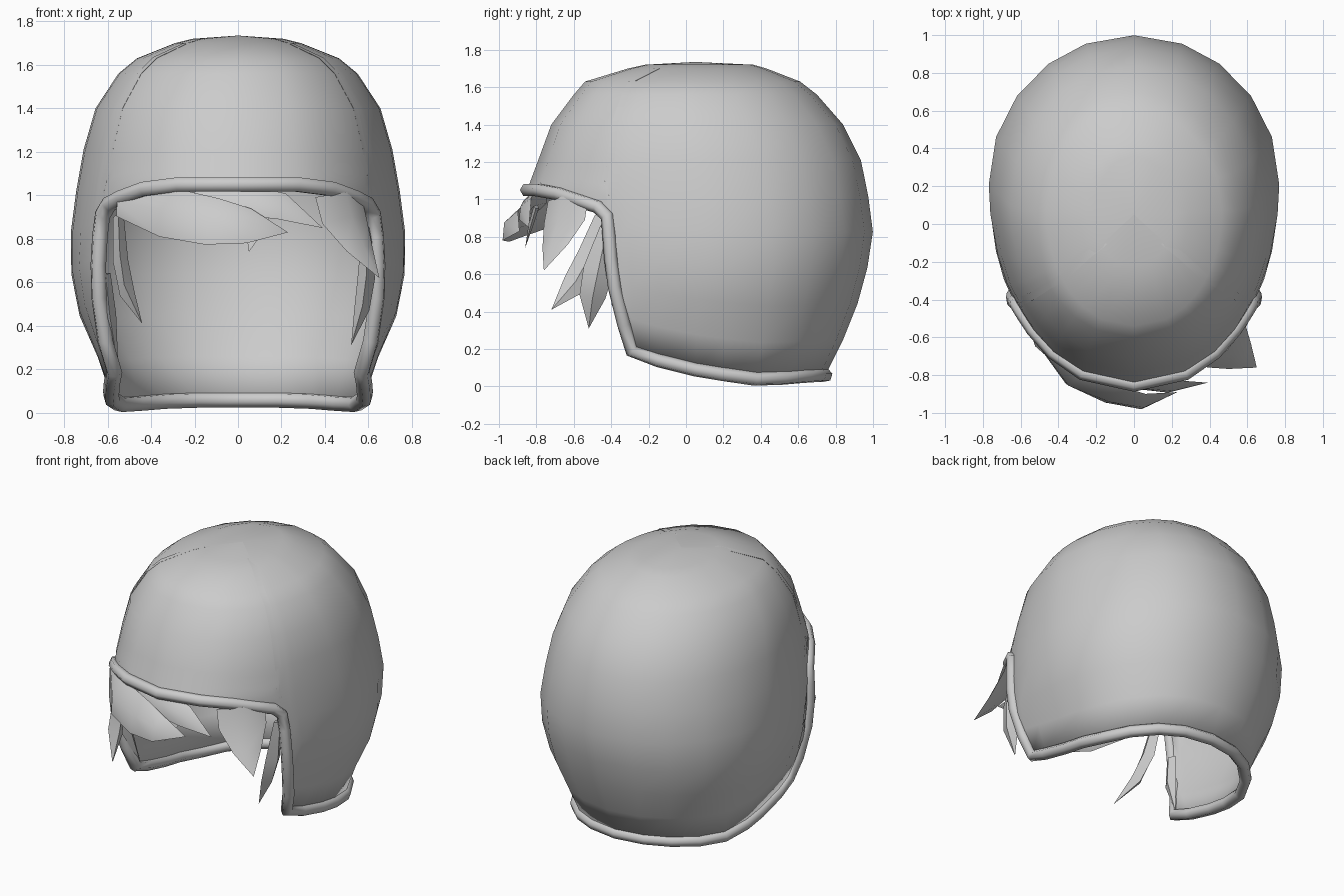
import bpy
import bmesh
from mathutils import Vector

default_cube = bpy.data.objects.get("Cube")
if default_cube:
    bpy.data.objects.remove(default_cube, do_unlink=True)

# One plain grey for everything
grey = bpy.data.materials.new("plain_grey")
grey.use_nodes = True
GREY_VALUE = (0.6, 0.6, 0.6, 1.0)
grey.diffuse_color = GREY_VALUE
grey.node_tree.nodes["Principled BSDF"].inputs["Base Color"].default_value = GREY_VALUE


def select_only(obj):
    bpy.ops.object.select_all(action="DESELECT")
    obj.select_set(True)
    bpy.context.view_layer.objects.active = obj


def finish(bm, name, smooth_angle):
    """Turn a bmesh into a named, shaded object."""
    mesh = bpy.data.meshes.new(name)
    bm.to_mesh(mesh)
    bm.free()
    mesh.materials.append(grey)
    obj = bpy.data.objects.new(name, mesh)
    bpy.context.collection.objects.link(obj)
    select_only(obj)
    bpy.ops.object.shade_smooth_by_angle(angle=smooth_angle)
    return obj


# Shell sections: height, half width, front y, back y, y of the widest point
SECTIONS = [
    (0.03, 0.57, -0.82, 0.73, 0.2),
    (0.2, 0.62, -0.8, 0.82, 0.2),
    (0.45, 0.73, -0.82, 0.92, 0.22),
    (0.71, 0.78, -0.84, 0.99, 0.23),
    (0.82, 0.77, -0.85, 1.0, 0.21),
    (1.05, 0.74, -0.85, 0.97, 0.18),
    (1.21, 0.71, -0.79, 0.935, 0.15),
    (1.4, 0.655, -0.72, 0.84, 0.1),
    (1.56, 0.55, -0.6, 0.7, 0.07),
    (1.63, 0.465, -0.54, 0.61, 0.07),
    (1.7, 0.29, -0.31, 0.43, 0.06),
    (1.72, 0.21, -0.22, 0.36, 0.05),
]
SHOULDER = 1.21
CROWN = (0, 0.05, 1.735)

# Edge of the shell from brow to nape, as y and z
RIM = [
    (-0.85, 1.05), (-0.79, 1.05), (-0.68, 1.03), (-0.56, 0.99),
    (-0.47, 0.96), (-0.42, 0.91), (-0.41, 0.81), (-0.4, 0.68), (-0.38, 0.53),
    (-0.33, 0.33), (-0.29, 0.19), (-0.15, 0.14), (0.05, 0.09), (0.2, 0.065),
    (0.37, 0.04), (0.52, 0.045), (0.64, 0.055), (0.715, 0.06), (0.745, 0.06),
]


def section_at(z):
    for low, high in zip(SECTIONS, SECTIONS[1:]):
        if z <= high[0]:
            t = max(0, (z - low[0]) / (high[0] - low[0]))
            return [a + (b - a) * t for a, b in zip(low, high)]
    return SECTIONS[-1]


def along(y, z):
    """Position from front (-1) to back (1) of a point on the shell."""
    _, _, front, back, mid = section_at(z)
    u = (y - mid) / ((back - mid) if y > mid else (mid - front))
    return max(-1, min(1, u))


def shell_point(u, side, z):
    _, width, front, back, mid = section_at(z)
    y = mid + u * ((back - mid) if u > 0 else (mid - front))
    # The cheeks are squarer than the rest
    power = 1 if u > 0 else min(0.92, max(0.6, 0.4 + 0.7 * z))
    return Vector((side * width * (1 - u * u) ** (power / 2), y, z))


half = [(along(y, z), 1, z) for y, z in RIM]
half[0] = (-1, 1, RIM[0][1])
half[-1] = (1, 1, RIM[-1][1])
columns = half + [(u, -1, z) for u, _, z in reversed(half[1:-1])]

# Helmet shell: rows from the rim to the shoulder, then level rings to the crown
bm = bmesh.new()
rows = []
LOWER_ROWS = 6
for i in range(LOWER_ROWS + 1):
    t = i / LOWER_ROWS
    rows.append([bm.verts.new(shell_point(u, s, z + (SHOULDER - z) * t))
                 for u, s, z in columns])
for section in SECTIONS:
    if section[0] > SHOULDER:
        rows.append([bm.verts.new(shell_point(u, s, section[0])) for u, s, _ in columns])
crown = bm.verts.new(CROWN)
count = len(columns)
for lower, upper in zip(rows, rows[1:]):
    for i in range(count):
        j = (i + 1) % count
        bm.faces.new((lower[i], lower[j], upper[j], upper[i]))
for i in range(count):
    bm.faces.new((rows[-1][i], rows[-1][(i + 1) % count], crown))
bm.normal_update()
if crown.link_faces[0].normal.z < 0:
    bmesh.ops.reverse_faces(bm, faces=bm.faces[:])
shell = finish(bm, "helmet_shell", 1.0)
lining = shell.modifiers.new("thickness", "SOLIDIFY")
lining.thickness = 0.02
lining.offset = -1

# Rolled trim around the whole edge
curve = bpy.data.curves.new("edge_trim", "CURVE")
curve.dimensions = "3D"
curve.bevel_depth = 0.038
curve.bevel_resolution = 1
spline = curve.splines.new("POLY")
spline.points.add(count - 1)
spline.use_cyclic_u = True
for point, (u, s, z) in zip(spline.points, columns):
    point.co = (*shell_point(u, s, z), 1)
curve.materials.append(grey)
trim = bpy.data.objects.new("edge_trim", curve)
bpy.context.collection.objects.link(trim)
select_only(trim)
bpy.ops.object.convert(target="MESH")
bpy.ops.object.shade_smooth_by_angle(angle=1.8)


def hair_lock(name, path, widths, spread, depth=0.4):
    """Tapered lock with a diamond section, ending in a point."""
    path = [Vector(p) for p in path]
    bm = bmesh.new()
    rings = []
    for i, width in enumerate(widths):
        ahead = (path[i + 1] - path[max(0, i - 1)]).normalized()
        across = Vector(spread)
        across = (across - ahead * across.dot(ahead)).normalized()
        out = ahead.cross(across)
        rings.append([bm.verts.new(path[i] + offset * width) for offset in
                      (across, out * depth, -across, -out * depth)])
    tip = bm.verts.new(path[-1])
    bm.faces.new(rings[0])
    for a, b in zip(rings, rings[1:]):
        for k in range(4):
            n = (k + 1) % 4
            bm.faces.new((a[k], a[n], b[n], b[k]))
    for k in range(4):
        bm.faces.new((rings[-1][k], rings[-1][(k + 1) % 4], tip))
    bmesh.ops.recalc_face_normals(bm, faces=bm.faces[:])
    return finish(bm, name, 0.8)


LEANING, SIDEWAYS, FORWARD, DIAGONAL = (0, 0.5, 1), (1, 0, 0), (0, 1, 0), (1, 1, 0)

# Fringe swept across the brow
hair_lock("fringe_main",
          [(-0.54, -0.56, 0.96), (-0.32, -0.82, 0.92), (-0.12, -0.9, 0.88),
           (0.05, -0.94, 0.86), (0.23, -0.89, 0.83)],
          [0.06, 0.12, 0.12, 0.09], LEANING)
hair_lock("fringe_upper",
          [(-0.2, -0.76, 0.99), (0.02, -0.84, 0.98), (0.2, -0.86, 0.95), (0.39, -0.84, 0.85)],
          [0.05, 0.08, 0.07], LEANING)
hair_lock("fringe_spike",
          [(0.1, -0.8, 0.96), (0.08, -0.83, 0.86), (0.05, -0.86, 0.74)],
          [0.06, 0.05], SIDEWAYS, 0.25)

# Lock curling out at the left temple
hair_lock("temple_lock",
          [(0.46, -0.63, 1.0), (0.49, -0.65, 0.88), (0.56, -0.7, 0.75), (0.65, -0.76, 0.62)],
          [0.15, 0.15, 0.09], DIAGONAL, 0.35)

# Locks hanging beside the cheeks
hair_lock("left_cheek_lock",
          [(0.59, -0.42, 0.85), (0.59, -0.47, 0.62), (0.57, -0.5, 0.48), (0.52, -0.52, 0.31)],
          [0.04, 0.08, 0.07], FORWARD, 0.5)
hair_lock("right_cheek_lock",
          [(-0.55, -0.44, 0.9), (-0.54, -0.51, 0.7), (-0.51, -0.59, 0.55), (-0.44, -0.72, 0.41)],
          [0.05, 0.07, 0.07], FORWARD, 0.5)
hair_lock("right_rear_lock",
          [(-0.61, -0.37, 0.64), (-0.59, -0.35, 0.45), (-0.55, -0.26, 0.2)],
          [0.04, 0.05], FORWARD, 0.6)
